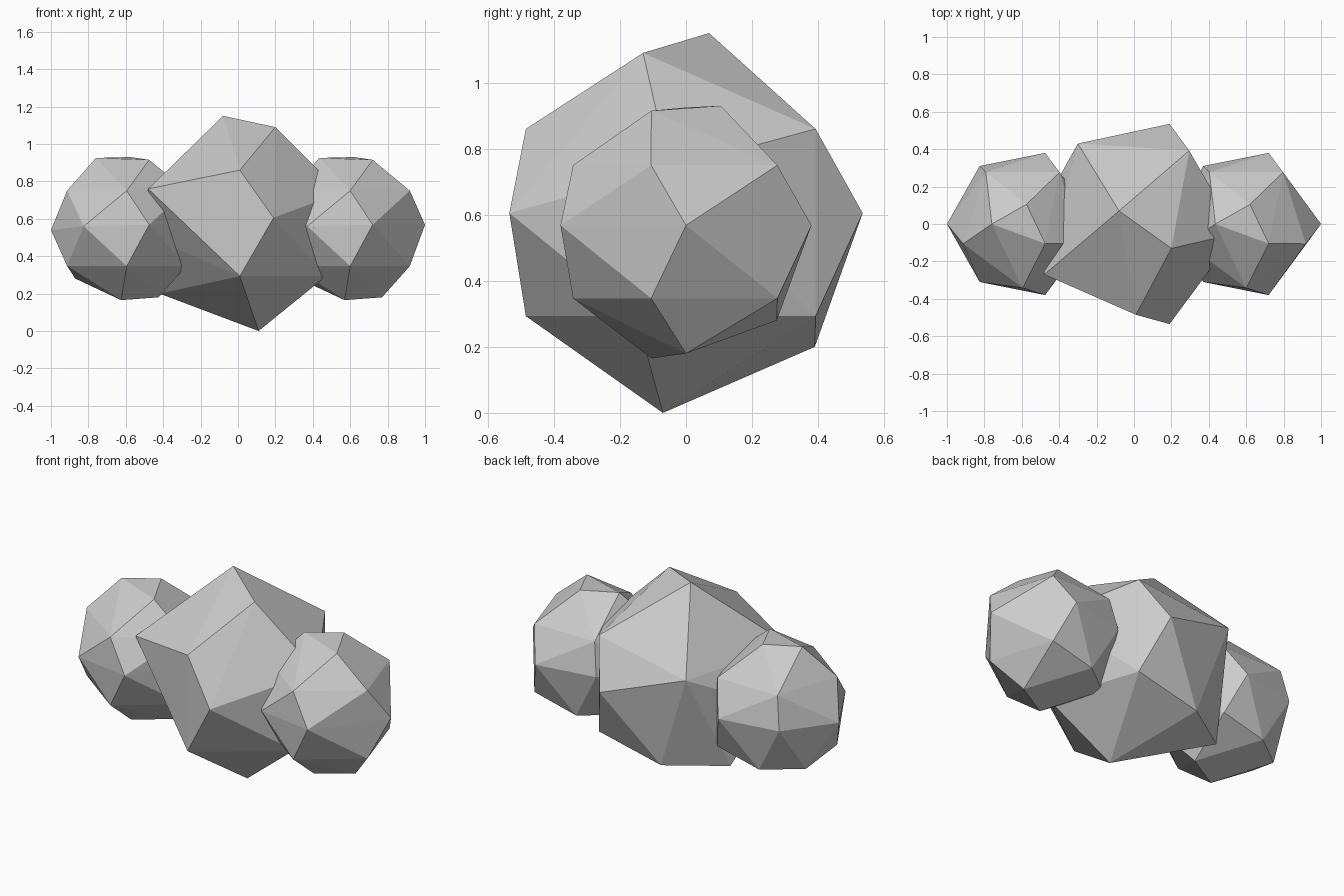
import bpy, bmesh
from math import cos, sin, radians

if "Cube" in bpy.data.objects:
    bpy.data.objects.remove(bpy.data.objects["Cube"])


def ring(cx, rx, ry, z, angles):
    """Points on a horizontal faceted ring."""
    return [(cx + rx * cos(radians(a)), ry * sin(radians(a)), z) for a in angles]


def faceted_lump(name, points, dx=0.0):
    """Flat-faced convex solid through the given corners."""
    bm = bmesh.new()
    for x, y, z in points:
        bm.verts.new((x + dx, y, z))
    hull = bmesh.ops.convex_hull(bm, input=bm.verts)
    loose = [v for v in bm.verts if not v.link_faces]
    bmesh.ops.delete(bm, geom=loose, context='VERTS')
    bmesh.ops.recalc_face_normals(bm, faces=bm.faces)
    me = bpy.data.meshes.new(name)
    bm.to_mesh(me)
    bm.free()
    ob = bpy.data.objects.new(name, me)
    bpy.context.collection.objects.link(ob)
    return ob


# large middle lump: crown, upper and lower rings, belt, underside
middle = [(-.08, .07, 1.15), (.20, -.13, 1.09)]
middle += ring(.01, .485, .485, .86, (-90, 54))
middle += ring(.01, .485, .485, .293, (-90, -18, 54))
middle += [(.19, -.535, .605), (.19, .535, .605), (.55, -.05, .74),
           (-.30, .43, .765), (-.48, -.27, .76), (-.54, 0, .53)]
middle += [(.11, -.07, 0), (-.11, .39, .2), (-.42, .185, .2)]
faceted_lump("middle_lump", middle)

# smaller side lump, used twice
side = [(.72, -.105, .915), (.62, .105, .93), (.435, 0, .925)]
side += ring(.60, .335, .342, .75, (-18, 54, 126, 198, 270))
side += ring(.60, .335, .342, .347, (-18, 54, 198, 270))
side += [(1.0, 0, .568), (.72, .38, .568), (.72, -.38, .568),
         (.37, .31, .56), (.37, -.31, .56), (.195, 0, .54)]
side += [(.525, .275, .28), (.325, .125, .28), (.77, 0, .18), (.57, -.105, .165)]
for name, dx in (("right_lump", 0), ("left_lump", -1.195)):
    faceted_lump(name, side, dx)
